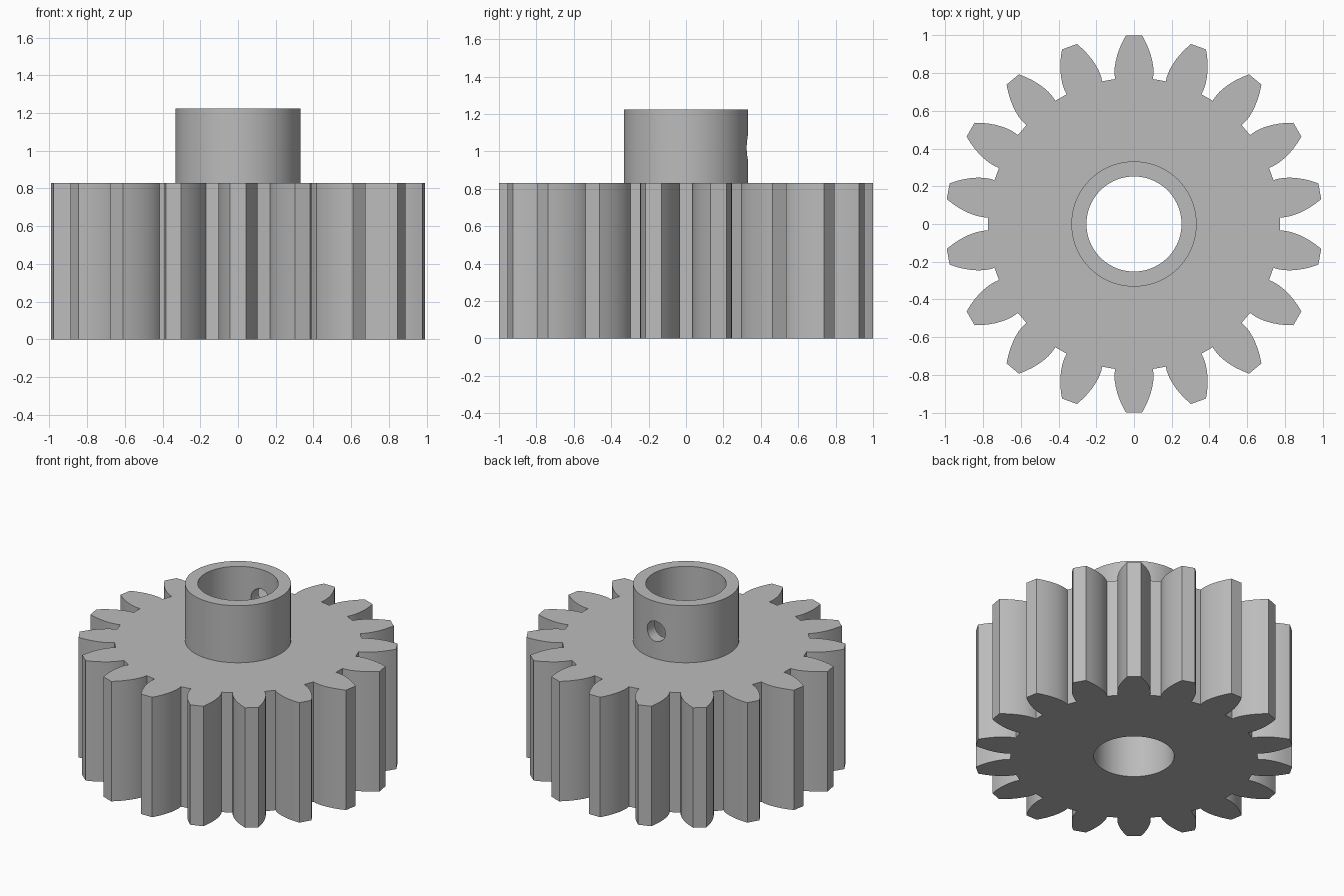
import bpy
import bmesh
import math

TEETH = 18
ROOT_R, FLANK_R, TIP_R = 0.775, 0.80, 1.001
ROOT_HALF, TIP_HALF = 0.1295, 0.0424      # half tooth angles
BODY_H, HUB_TOP, HUB_R, BORE_R = 0.83, 1.225, 0.332, 0.252

if "Cube" in bpy.data.objects:
    bpy.data.objects.remove(bpy.data.objects["Cube"], do_unlink=True)

grey = bpy.data.materials.new("plain grey")
grey.use_nodes = True
colour = (0.5, 0.5, 0.5, 1)
grey.diffuse_color = colour
grey.node_tree.nodes["Principled BSDF"].inputs["Base Color"].default_value = colour


def half_angle(r):
    """Half the tooth's angle at radius r: radial at the root, curved above."""
    t = max(0.0, (r - FLANK_R) / (TIP_R - FLANK_R))
    return ROOT_HALF - (ROOT_HALF - TIP_HALF) * t ** 1.5


def tooth_outline():
    radii = [ROOT_R] + [FLANK_R + (TIP_R - FLANK_R) * i / 6 for i in range(7)]
    flank = [(r, half_angle(r)) for r in radii]
    tooth = [(r, -a) for r, a in flank] + [(r, a) for r, a in reversed(flank)]
    for k in range(TEETH):
        middle = math.pi / 2 + k * math.tau / TEETH
        for r, a in tooth:
            yield r * math.cos(middle + a), r * math.sin(middle + a)


def cylinder(name, radius, z0, z1, sides=96):
    bpy.ops.mesh.primitive_cylinder_add(vertices=sides, radius=radius, depth=z1 - z0,
                                        location=(0, 0, (z0 + z1) / 2))
    bpy.context.object.name = name
    return bpy.context.object


def combine(target, other, operation):
    """Apply a boolean and remove the helper."""
    bpy.context.view_layer.objects.active = target
    mod = target.modifiers.new(operation.lower(), "BOOLEAN")
    mod.operation, mod.solver, mod.object = operation, "EXACT", other
    bpy.ops.object.modifier_apply(modifier=mod.name)
    bpy.data.objects.remove(other, do_unlink=True)


# Toothed wheel: extruded outline
bm = bmesh.new()
face = bm.faces.new([bm.verts.new((x, y, 0)) for x, y in tooth_outline()])
top = bmesh.ops.extrude_face_region(bm, geom=[face], use_keep_orig=True)
bmesh.ops.translate(bm, vec=(0, 0, BODY_H),
                    verts=[v for v in top["geom"] if isinstance(v, bmesh.types.BMVert)])
bmesh.ops.recalc_face_normals(bm, faces=bm.faces)
mesh = bpy.data.meshes.new("gear_with_hub")
bm.to_mesh(mesh)
bm.free()
gear = bpy.data.objects.new("gear_with_hub", mesh)
bpy.context.collection.objects.link(gear)

# Raised hub and the shaft bore through everything
combine(gear, cylinder("hub", HUB_R, BODY_H / 2, HUB_TOP), "UNION")
combine(gear, cylinder("shaft_bore", BORE_R, -0.2, HUB_TOP + 0.2), "DIFFERENCE")

# Set screw hole through the back wall of the hub
screw = cylinder("screw_hole", 0.07, 0, 0.4, 32)
screw.rotation_euler.x = math.pi / 2
screw.location = (0, 0.3, 1.02)
bpy.context.view_layer.update()
combine(gear, screw, "DIFFERENCE")

# Finish
gear.data.materials.clear()
gear.data.materials.append(grey)
for poly in gear.data.polygons:
    poly.material_index = 0
bpy.ops.object.select_all(action="DESELECT")
gear.select_set(True)
bpy.context.view_layer.objects.active = gear
bpy.ops.object.shade_smooth_by_angle(angle=math.radians(25))
